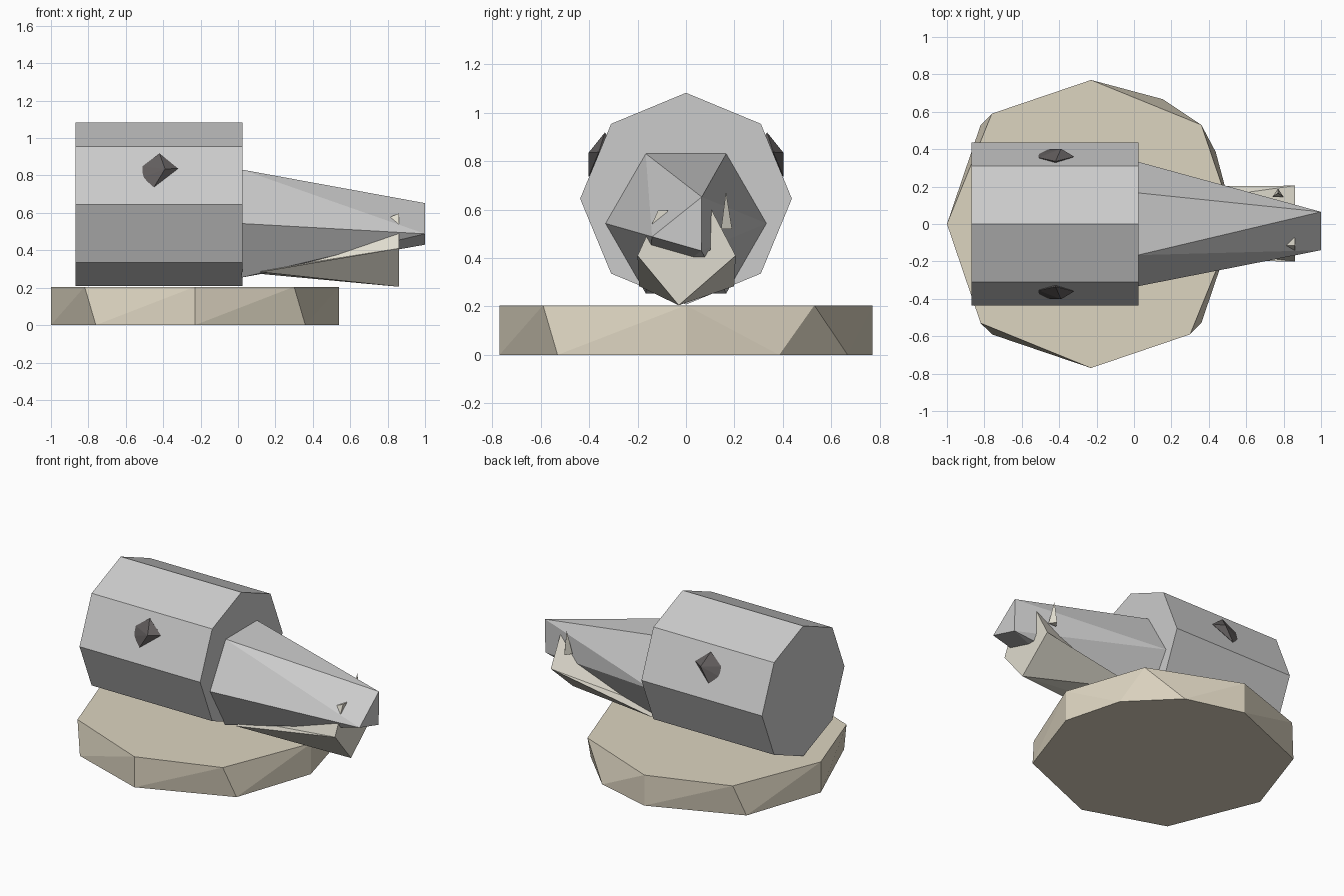
import bpy, bmesh, math

if "Cube" in bpy.data.objects:
    bpy.data.objects.remove(bpy.data.objects["Cube"])


def material(name, rgb):
    m = bpy.data.materials.new(name)
    m.diffuse_color = (*rgb, 1)
    m.use_nodes = True
    m.node_tree.nodes["Principled BSDF"].inputs["Base Color"].default_value = m.diffuse_color
    return m


def finish(name, bm, mat=None):
    bmesh.ops.recalc_face_normals(bm, faces=bm.faces)
    me = bpy.data.meshes.new(name)
    bm.to_mesh(me)
    bm.free()
    ob = bpy.data.objects.new(name, me)
    bpy.context.collection.objects.link(ob)
    if mat:
        me.materials.append(mat)
    return ob


def hull(name, pts, mat=None):
    bm = bmesh.new()
    for p in pts:
        bm.verts.new(p)
    r = bmesh.ops.convex_hull(bm, input=bm.verts[:])
    loose = [v for v in bm.verts if not v.link_faces]
    bmesh.ops.delete(bm, geom=loose, context='VERTS')
    bmesh.ops.dissolve_limit(bm, angle_limit=0.02, verts=bm.verts[:], edges=bm.edges[:])
    return finish(name, bm, mat)


def loft(name, a, b, mat=None):
    bm = bmesh.new()
    va = [bm.verts.new(p) for p in a]
    vb = [bm.verts.new(p) for p in b]
    n = len(a)
    bm.faces.new(va)
    bm.faces.new(vb)
    for i in range(n):
        j = (i + 1) % n
        bm.faces.new((va[i], va[j], vb[j], vb[i]))
    bmesh.ops.triangulate(bm, faces=bm.faces[:])
    return finish(name, bm, mat)


def ring(x, cz, r, n, start):
    return [(x, r * math.cos(start + k * math.tau / n),
             cz + r * math.sin(start + k * math.tau / n)) for k in range(n)]


tan = material("tan", (0.72, 0.66, 0.53))
bone = material("bone", (0.74, 0.71, 0.62))
dark = material("dark", (0.12, 0.11, 0.11))

# Roughly hewn base slab: top and bottom outlines differ slightly
top = [(-0.23, 0.77), (0.36, 0.53), (0.54, 0), (0.30, -0.59),
       (-0.23, -0.77), (-0.82, -0.53), (-1, 0), (-0.76, 0.59)]
bottom = [(-0.23, 0.77), (0.155, 0.667), (0.437, 0.385), (0.54, 0), (0.36, -0.53),
          (-0.23, -0.77), (-0.76, -0.59), (-1, 0), (-0.82, 0.53)]
hull("base", [(x, y, 0.205) for x, y in top] + [(x, y, 0) for x, y in bottom], tan)

# Octagonal head
hull("head", ring(-0.87, 0.645, 0.437, 8, math.pi / 2)
     + ring(0.025, 0.645, 0.437, 8, math.pi / 2))

# Tapered hexagonal snout with an undercut tip
hull("snout", ring(0.02, 0.543, 0.333, 6, 0)
     + [(1, 0.065, 0.652), (1, -0.14, 0.488), (1, 0.063, 0.43),
        (0.86, -0.13, 0.453), (0.86, 0.08, 0.41)])

# Open lower jaw: notched profile flattening toward the hinge
jaw = [(-0.03, 0.205), (0.205, 0.41), (0.105, 0.6), (0.1, 0.43),
       (-0.13, 0.46), (-0.075, 0.597), (-0.115, 0.597), (-0.2, 0.41)]
loft("jaw", [(0.86, y, z) for y, z in jaw],
     [(0.12, y * 0.97, 0.284 + (z - 0.41) * 0.05) for y, z in jaw], bone)

# Small fang beside the snout
hull("fang", [(0.77, 0.165, 0.675), (0.74, 0.145, 0.52), (0.80, 0.145, 0.52),
              (0.77, 0.19, 0.52)], bone)

# Faceted eyes
eye = [(-0.42, 0.335, 0.918), (-0.32, 0.36, 0.837), (-0.39, 0.402, 0.835),
       (-0.45, 0.402, 0.737), (-0.51, 0.375, 0.79), (-0.51, 0.355, 0.85),
       (-0.42, 0.26, 0.82)]
for side, name in ((1, "eye_left"), (-1, "eye_right")):
    hull(name, [(x, side * y, z) for x, y, z in eye], dark)
